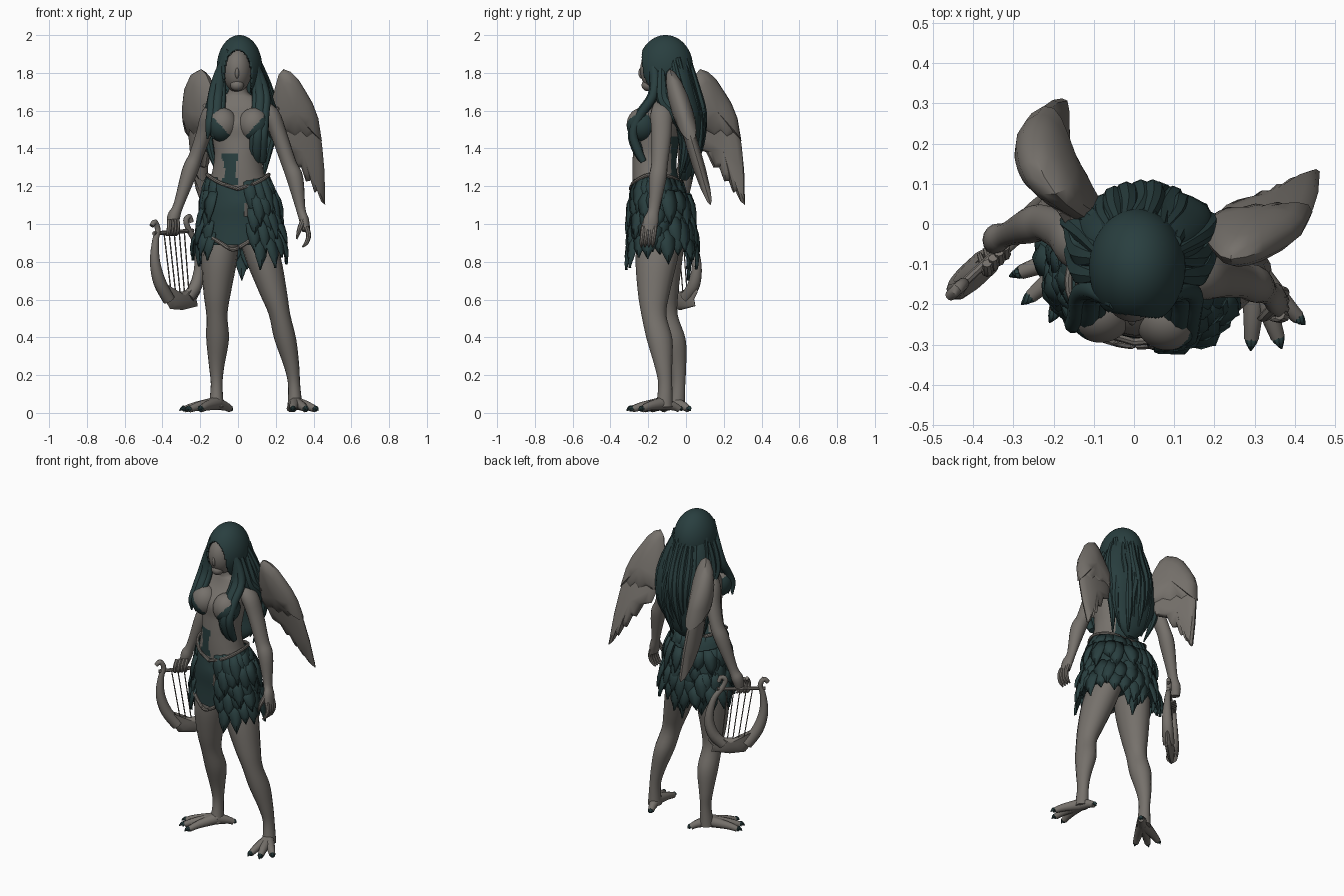
import bpy, bmesh, math, random
from mathutils import Vector, Matrix

random.seed(4)
cube = bpy.data.objects.get("Cube")
if cube:
    bpy.data.objects.remove(cube, do_unlink=True)
made = []


def material(name, rgb):
    m = bpy.data.materials.new(name)
    m.use_nodes = True
    m.diffuse_color = (*rgb, 1)
    m.node_tree.nodes["Principled BSDF"].inputs["Base Color"].default_value = (*rgb, 1)
    return m


STONE = material("warm grey", (0.18, 0.165, 0.148))
TEAL = material("dark teal", (0.022, 0.049, 0.05))


def finish(name, bm, *mats, thick=0):
    bmesh.ops.recalc_face_normals(bm, faces=bm.faces)
    me = bpy.data.meshes.new(name)
    bm.to_mesh(me)
    bm.free()
    ob = bpy.data.objects.new(name, me)
    bpy.context.collection.objects.link(ob)
    for m in mats:
        me.materials.append(m)
    if thick:
        mod = ob.modifiers.new("thickness", "SOLIDIFY")
        mod.thickness = thick
    made.append(ob)
    return ob


def paint(ob, rule):
    for p in ob.data.polygons:
        if rule(p.center):
            p.material_index = 1


def turn_hips(ob):
    for v in ob.data.vertices:
        v.co.y -= .1 * v.co.x


def smooth_path(rings, k):
    r = [Vector(q) for q in rings]
    out = []
    for i in range(len(r) - 1):
        a, b, c, d = r[max(i - 1, 0)], r[i], r[i + 1], r[min(i + 2, len(r) - 1)]
        for j in range(k):
            t = j / k
            out.append(b + (c - a) * (t / 2) + (a * 2 - b * 5 + c * 4 - d) * (t * t / 2)
                       + (b * 3 - a - c * 3 + d) * (t ** 3 / 2))
    return out + [r[-1]]


def loft(name, rings, *mats, n=16, k=4, flat=False):
    """Smooth skin through rings of (x, y, z, radius, radius)."""
    bm = bmesh.new()
    pts = smooth_path(rings, k)
    loops = []
    for i, p in enumerate(pts):
        t = (pts[min(i + 1, len(pts) - 1)] - pts[max(i - 1, 0)]).to_3d().normalized()
        t = Vector((0, 0, 1)) if flat else Vector(t)
        ref = Vector((1, 0, 0)) if abs(t.x) < 0.9 else Vector((0, 1, 0))
        u = (ref - t * ref.dot(t)).normalized()
        v = t.cross(u)
        c, ru, rv = Vector(p[:3]), max(p[3], 0.002), max(p[4], 0.002)
        angles = [math.tau * j / n for j in range(n)]
        loops.append([bm.verts.new(c + u * ru * math.cos(a) + v * rv * math.sin(a)) for a in angles])
    for a, b in zip(loops, loops[1:]):
        for j in range(n):
            bm.faces.new((a[j], a[(j + 1) % n], b[(j + 1) % n], b[j]))
    bm.faces.new(loops[0])
    bm.faces.new(loops[-1])
    return finish(name, bm, *mats)


def tube(name, pts, radii, mat, n=8, k=4):
    return loft(name, [(*p, r, r) for p, r in zip(pts, radii)], mat, n=n, k=k)


def ellipsoid(name, c, r, *mats):
    bm = bmesh.new()
    bmesh.ops.create_uvsphere(bm, u_segments=64, v_segments=44, radius=1,
                              matrix=Matrix.Translation(c) @ Matrix.Diagonal((*r, 1)))
    return finish(name, bm, *mats)


def lens(name, outline, place, t, mat):
    """Plate that is thickest in its middle; place maps (u, z, depth) to space."""
    bm = bmesh.new()
    cu, cz = (sum(q[i] for q in outline) / len(outline) for i in (0, 1))
    n = len(outline)

    def ring(s, side):
        d = side * t * math.sqrt(1 - s * s)
        return [bm.verts.new(place(cu + (u - cu) * s, cz + (z - cz) * s, d)) for u, z in outline]
    rim = ring(1, 1)
    for side in (-1, 1):
        loops = [rim] + [ring(s, side) for s in (0.92, 0.7, 0.35)]
        for a, b in zip(loops, loops[1:]):
            for j in range(n):
                bm.faces.new((a[j], a[(j + 1) % n], b[(j + 1) % n], b[j]))
        tip = bm.verts.new(place(cu, cz, side * t))
        for j in range(n):
            bm.faces.new((loops[-1][j], loops[-1][(j + 1) % n], tip))
    return finish(name, bm, mat)


# Body
torso = loft("torso", [(0, -.13, .98, .17, .14), (0, -.15, 1.17, .165, .13), (0, -.165, 1.27, .138, .118),
                       (0, -.165, 1.36, .125, .116), (0, -.155, 1.45, .135, .12), (0, -.145, 1.54, .148, .126),
                       (.005, -.113, 1.62, .15, .092), (0, -.11, 1.67, .1, .067),
                       (0, -.115, 1.7, .052, .055), (0, -.12, 1.79, .045, .05)],
             STONE, TEAL, n=72, k=7, flat=True)
turn_hips(torso)


def torso_teal(c):
    panel = 1.2 < c.z < 1.37 and c.y < -.2 and abs(c.x + .043) < (.028 if 1.24 < c.z < 1.33 else .042)
    return panel or (c.y > -.08 and 1.2 < c.z < 1.46)


paint(torso, torso_teal)
for side, word, y in ((-1, "right", -.215), (1, "left", -.234)):
    cup = ellipsoid(word + "_breast", (side * .083, y, 1.525), (.081, .08, .09), STONE, TEAL)
    paint(cup, lambda c: c.z < 1.475 + 1.1 * (side * c.x - .05))

# Head and face
ellipsoid("head", (-.005, -.145, 1.815), (.077, .098, .117), STONE)
ellipsoid("nose", (-.005, -.235, 1.8), (.011, .017, .03), STONE)
ellipsoid("chin", (-.005, -.2, 1.735), (.036, .035, .032), STONE)

# Hair: open cap, back mass, locks
cap = bmesh.new()
bmesh.ops.create_uvsphere(cap, u_segments=96, v_segments=64, radius=1,
                          matrix=Matrix.Translation((.008, -.108, 1.83)) @ Matrix.Diagonal((.12, .145, .17, 1)))
face_gap = []
for f in cap.faces:
    c = f.calc_center_median()
    if c.y < -.12 and abs(c.x + .002) < .076 * math.sqrt(max(0, 1 - max(0, (c.z - 1.8) / .125) ** 2)):
        face_gap.append(f)
bmesh.ops.delete(cap, geom=face_gap, context="FACES")
finish("hair_cap", cap, TEAL, thick=.012)
loft("hair_back", [(.01, -.07, 1.9, .08, .06), (.015, -.05, 1.8, .13, .085), (.022, -.025, 1.69, .16, .09),
                   (.025, .005, 1.58, .172, .085), (.025, .02, 1.47, .162, .065), (.02, .015, 1.37, .13, .05),
                   (.02, 0, 1.28, .085, .04), (.02, -.01, 1.23, .03, .015)], TEAL, n=32, flat=True)
fall = [(1.88, .09, .01), (1.72, .135, .05), (1.57, .165, .083), (1.43, .15, .075), (1.3, .12, .045)]
for i in range(12):
    f = i / 5.5 - 1
    drop = random.uniform(-.07, .05)
    pts = [(.02 + f * w + random.uniform(-.02, .02), y - .08 * f * f, z + drop * (j / 4))
           for j, (z, w, y) in enumerate(fall)]
    tube("back_lock", pts, [.015, .024, .028, .022, .004], TEAL)
for dx, r in ((0, .03), (.03, .024), (-.022, .02)):
    tube("left_front_lock", [(.05, -.2, 1.92), (.097 + dx / 3, -.165, 1.8), (.117 + dx, -.175, 1.68),
                             (.112 + dx, -.24, 1.58), (.105 + dx, -.28, 1.48), (.1 + dx, -.255, 1.39),
                             (.1 + dx, -.225, 1.33)], [.012, r, r, r, r, r, .018], TEAL, n=10)
    tube("right_front_lock", [(-.05, -.2, 1.92), (-.09 - dx / 3, -.165, 1.8), (-.105 - dx, -.175, 1.68),
                              (-.112 - dx, -.225, 1.59), (-.122 - dx, -.25, 1.52), (-.132 - dx, -.24, 1.45)],
         [.012, r, r, r, r * .9, .004], TEAL, n=10)
for dy in (-.03, .015):
    tube("left_shoulder_lock", [(.095, -.1 + dy, 1.86), (.13, -.1 + dy, 1.74), (.155, -.09 + dy, 1.655),
                                (.178, -.03 + dy, 1.58), (.17, .01 + dy, 1.46)], [.015, .03, .034, .03, .005], TEAL)
    tube("right_shoulder_lock", [(-.085, -.1 + dy, 1.86), (-.115, -.095 + dy, 1.74), (-.13, -.08 + dy, 1.655),
                                 (-.145, -.01 + dy, 1.59), (-.14, .03 + dy, 1.47)], [.015, .03, .034, .03, .005], TEAL)

# Arms and hands
loft("left_arm", [(.12, -.125, 1.62, .04, .05), (.175, -.13, 1.575, .047, .058), (.218, -.13, 1.47, .043, .053),
                  (.27, -.14, 1.32, .04, .044), (.302, -.15, 1.24, .044, .046), (.332, -.17, 1.08, .025, .03),
                  (.35, -.185, 1.02, .026, .04), (.36, -.195, .965, .022, .038)], STONE)
loft("right_arm", [(-.1, -.085, 1.62, .04, .05), (-.15, -.055, 1.575, .045, .058), (-.18, -.02, 1.48, .041, .052),
                   (-.222, .002, 1.36, .038, .045), (-.255, -.002, 1.28, .042, .046),
                   (-.315, -.025, 1.1, .027, .03), (-.34, -.035, 1.04, .034, .036),
                   (-.35, -.045, .985, .026, .03)], STONE)
for i in range(4):
    y = -.165 - i * .02
    tube("left_finger", [(.362, y, .985), (.374, y - .005, .94), (.362, y - .01, .9), (.34, y - .012, .878)],
         [.014, .013, .011, .004], STONE)
    s = -.055 + i * .02
    x, y = -.335 + s * .73, -.045 + s * .68
    tube("right_finger", [(x + .01, y - .015, 1.02), (x + .012, y - .035, .99), (x + .005, y - .03, .95),
                          (x - .01, y + .01, .945)], [.012, .013, .012, .006], STONE)
tube("left_thumb", [(.345, -.21, 1.02), (.325, -.23, .97), (.31, -.235, .92)], [.015, .013, .004], STONE)

# Legs
loft("right_leg", [(-.08, -.12, .99, .09, .12), (-.098, -.13, .82, .095, .112), (-.11, -.125, .64, .073, .085),
                   (-.112, -.11, .52, .056, .066), (-.108, -.07, .39, .06, .068), (-.113, -.045, .25, .041, .046),
                   (-.113, -.04, .15, .031, .036), (-.115, -.05, .03, .04, .045)], STONE, flat=True)
loft("left_leg", [(.08, -.13, .99, .09, .12), (.132, -.155, .82, .095, .112), (.185, -.17, .64, .074, .085),
                  (.22, -.17, .52, .057, .066), (.25, -.14, .39, .058, .068), (.283, -.12, .25, .041, .047),
                  (.297, -.11, .15, .032, .037), (.302, -.115, .03, .04, .045)], STONE, flat=True)


def foot(word, heel, toes):
    heel = Vector(heel)
    for q in toes:
        tip = Vector((*q, .012))
        mid, end = heel.lerp(tip, .55), heel.lerp(tip, .85)
        mid.z, end.z = .036, .02
        tube(word + "_toe", [heel, mid, end], [.036, .024, .018], STONE, n=10)
        tube(word + "_claw", [end, end.lerp(tip, .4) + Vector((0, 0, .008)), tip], [.017, .013, .002], TEAL)


foot("right", (-.115, -.06, .05), [(-.31, -.13), (-.28, -.2), (-.21, -.245), (-.03, .025)])
foot("left", (.303, -.125, .05), [(.29, -.315), (.367, -.31), (.425, -.25), (.27, -.02)])

# Skirt: smooth shell, layered feathers, trims
SKIRT = [(0, -.15, 1.2, .17, .136), (.002, -.135, 1.1, .2, .165), (.006, -.123, 1, .22, .172), (.008, -.122, .89, .23, .174)]
shell = loft("skirt_shell", SKIRT, TEAL, n=48, flat=True)
for v in shell.data.vertices:
    if v.co.z > 1.15:
        v.co.z += (abs(v.co.x) / .17 - .3) * .07
feathers = bmesh.new()


def feather(root, tip, out, width):
    side = (tip - root).cross(out).normalized()
    rows = []
    for t, w in ((0, .8), (.35, 1), (.65, .75), (.85, .35), (1, .03)):
        c = root.lerp(tip, t) + out * (.016 * math.sin(t * math.pi))
        rows.append([feathers.verts.new(c + side * (s * w * width) - out * (abs(s) * .012)) for s in (-1, 0, 1)])
    for a, b in zip(rows, rows[1:]):
        for j in (0, 1):
            feathers.faces.new((a[j], a[j + 1], b[j + 1], b[j]))


for row, z in enumerate((1.22, 1.15, 1.08, 1.01, .94)):
    ring = SKIRT[min(int((1.2 - z) * 10 + .5), 3) if z < 1.2 else 0]
    for i in range(22):
        a = math.tau * (i + row % 2 / 2) / 22 + random.uniform(-.07, .07)
        out = Vector((math.cos(a), math.sin(a), 0))
        root = Vector((ring[0] + out.x * ring[3], ring[1] + out.y * ring[4], z + abs(out.x) * .03))
        if out.y < 0 and -.14 < root.x < .06:
            continue
        drop = Vector((random.uniform(-.02, .02), random.uniform(-.01, .01), -random.uniform(.13, .2)))
        feather(root, root + out * (random.uniform(.01, .03) + .012 * out.x) + drop, out, .043)
for x, z in ((-.02, .78), (.02, .7), (.05, .76)):
    feather(Vector((x, .01, .95)), Vector((x, .02, z)), Vector((0, 1, 0)), .045)
plumage = finish("skirt_feathers", feathers, TEAL, thick=.006)
hem = tube("hem_trim", [(-.135, -.265, .925), (-.085, -.29, .895), (-.03, -.3, .865), (.02, -.299, .885), (.06, -.292, .91)],
           [.011] * 5, STONE)
belt = tube("waist_trim", [(0, -.293, 1.185), (.1, -.265, 1.22), (.162, -.18, 1.26), (.13, -.07, 1.25), (0, -.025, 1.22),
                           (-.13, -.07, 1.25), (-.162, -.18, 1.26), (-.1, -.265, 1.22), (0, -.293, 1.185)],
            [.01] * 9, STONE)
clasp = tube("skirt_clasp", [(.042, -.29, 1.11), (.042, -.298, 1.04)], [.01, .01], STONE)
for part in (shell, plumage, hem, belt, clasp):
    turn_hips(part)

# Wings: long flight feathers under a thicker covert layer
FLIGHT = [(.2, 1.6), (.24, 1.76), (.3, 1.76), (.36, 1.68), (.415, 1.58), (.445, 1.42), (.458, 1.28), (.462, 1.1),
          (.44, 1.12), (.425, 1.18), (.405, 1.165), (.385, 1.23), (.36, 1.225), (.335, 1.3), (.305, 1.3),
          (.27, 1.38), (.22, 1.4), (.19, 1.5)]
COVERT = [(.16, 1.56), (.195, 1.72), (.215, 1.79), (.24, 1.82), (.28, 1.805), (.32, 1.765), (.36, 1.7), (.395, 1.64),
          (.425, 1.56), (.444, 1.44), (.41, 1.47), (.38, 1.43), (.34, 1.47), (.3, 1.44), (.25, 1.48), (.2, 1.47)]


def left_place(u, z, d):
    return (u, -.085 + .29 * (1.82 - z) + .04 * (u - .3) + d, z + .2 * d)


def right_place(u, z, d):
    y = (u - .17) * 1.07
    return (-.095 - 1.1 * y + 2 * y * y + (1.6 - z) * .13 + d * 1.3, y + d * .3, z)


for word, place in (("left", left_place), ("right", right_place)):
    lens(word + "_wing_flight", FLIGHT, place, .034, STONE)
    lens(word + "_wing_covert", COVERT, place, .055, STONE)
tube("left_wing_root", [(.06, -.06, 1.57), (.14, -.045, 1.58), (.23, -.04, 1.62)], [.05, .045, .03], STONE)
tube("right_wing_root", [(-.06, -.06, 1.57), (-.12, 0, 1.58), (-.17, .05, 1.62)], [.05, .045, .03], STONE)


# Lyre
def lyre(s, z, d=0):
    return (-.33 + s * .73 - d * .68, -.06 + s * .68 + d * .73, z)


lens("lyre_base", [(-.12, .7), (-.06, .655), (.02, .64), (.1, .65), (.16, .69), (.18, .64), (.15, .6), (.16, .565),
                   (.05, .545), (-.04, .55), (-.08, .6)], lyre, .024, STONE)
for word, path in (("outer", [(-.05, .6), (-.115, .69), (-.15, .8), (-.146, .91), (-.13, .97), (-.15, 1.01), (-.175, .99)]),
                   ("inner", [(.09, .61), (.15, .68), (.172, .78), (.145, .9), (.095, .97), (.075, 1.02), (.1, 1.04), (.115, 1.01)])):
    tube("lyre_" + word + "_arm", [lyre(*q) for q in path],
         [.034, .034, .027, .018, .015, .015, .013, .012], STONE, n=10)
tube("lyre_crossbar", [lyre(-.16, .95), lyre(.125, .965)], [.011, .011], STONE)
for i in range(5):
    tube("lyre_string", [lyre(-.085 + i * .037, .955), lyre(-.03 + i * .032, .62)], [.0035, .0035], STONE, n=6, k=1)

# Smooth shading with sharp edges kept
bpy.ops.object.select_all(action="DESELECT")
for ob in made:
    ob.select_set(True)
bpy.context.view_layer.objects.active = made[0]
bpy.ops.object.shade_smooth_by_angle(angle=math.radians(40))
